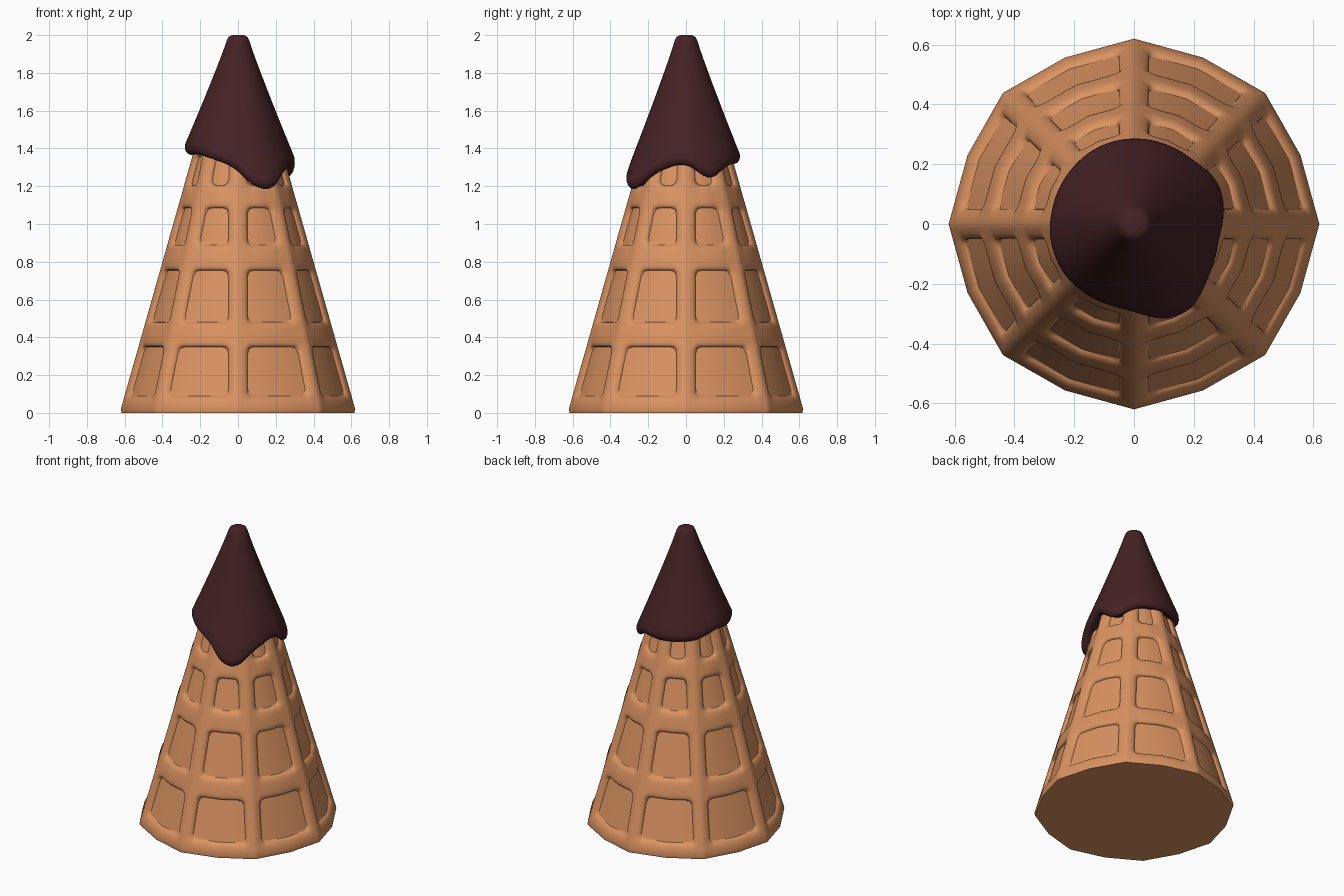
import bpy, bmesh
from math import sin, cos, pi, radians, sqrt, hypot
from mathutils import Vector

if "Cube" in bpy.data.objects:
    bpy.data.objects.remove(bpy.data.objects["Cube"])


def material(name, rgb):
    m = bpy.data.materials.new(name)
    m.diffuse_color = (*rgb, 1)
    m.use_nodes = True
    m.node_tree.nodes["Principled BSDF"].inputs["Base Color"].default_value = m.diffuse_color
    return m


def loft(name, rings, mat, angle):
    """Skin closed rings of points and cap both ends."""
    bm = bmesh.new()
    rows = [[bm.verts.new(p) for p in ring] for ring in rings]
    n = len(rows[0])
    for a, b in zip(rows, rows[1:]):
        for i in range(n):
            j = (i + 1) % n
            bm.faces.new((a[i], a[j], b[j], b[i]))
    bm.faces.new(rows[0])
    bm.faces.new(rows[-1])
    bmesh.ops.recalc_face_normals(bm, faces=bm.faces[:])
    mesh = bpy.data.meshes.new(name)
    bm.to_mesh(mesh)
    bm.free()
    mesh.materials.append(mat)
    ob = bpy.data.objects.new(name, mesh)
    bpy.context.collection.objects.link(ob)
    bpy.ops.object.select_all(action='DESELECT')
    ob.select_set(True)
    bpy.context.view_layer.objects.active = ob
    bpy.ops.object.shade_smooth_by_angle(angle=radians(angle))
    return ob


waffle = material("waffle", (0.70, 0.29, 0.12))
chocolate = material("dark chocolate", (0.06, 0.016, 0.018))

# Waffle cone: 8 ribs, 4 rows of rounded recessed panels
PANELS = [(0.09, 0.35), (0.48, 0.755), (0.89, 1.085), (1.205, 1.36)]
RIB, DEPTH, ROUND, CORNER = 0.055, 0.023, 0.036, 0.03
OUT = [0, 0.002, 0.006, 0.012, 0.02, 0.036]
IN = [0.004, 0.009, 0.016, 0.03]


def cone_radius(z):
    return 0.626 - 0.283 * z


def rib_height(u, z):
    """0 on a panel floor, rising to 1 on the ribs."""
    s = 1.0
    for z0, z1 in PANELS:
        qx, qz = RIB - u + CORNER, max(z0 - z, z - z1) + CORNER
        d = hypot(max(qx, 0), max(qz, 0)) + min(max(qx, qz), 0) - CORNER
        s = min(s, d)
    if s <= 0:
        return 0.0
    return sqrt(1 - (1 - min(s / ROUND, 1)) ** 2)


levels = {0.0, 0.02, 1.5}
for z0, z1 in PANELS:
    levels |= {z0 - o for o in OUT} | {z1 + o for o in OUT}
    levels |= {z0 + o for o in IN} | {z1 - o for o in IN}
    levels.add((z0 + z1) / 2)

columns = [0.0] + sorted([RIB - o for o in OUT] + [RIB + o for o in IN])
cone_rings = []
for z in sorted(levels):
    r = cone_radius(z) - (0.01 if z == 0 else 0)
    ring = []
    for k in range(8):
        mid = Vector((cos((k + .5) * pi / 4), sin((k + .5) * pi / 4), 0)) * r * 0.972
        for side in (0, 1):
            a = (k + side) * pi / 4
            rib = Vector((cos(a), sin(a), 0)) * r
            half = (mid - rib).length
            us = [min(u, half * (0.9 + 0.005 * i)) for i, u in enumerate(columns)] + [half]
            if side:
                us = us[-2:0:-1]      # mirrored half, shared ends left out
            for u in us:
                p = rib.lerp(mid, u / half)
                p *= 1 - DEPTH * (1 - rib_height(u, z)) / r
                ring.append((p.x, p.y, z))
    cone_rings.append(ring)
loft("waffle_cone", cone_rings, waffle, 40)

# Chocolate dip: (angle, rim radius, rim height) around the dripping edge
RIM = [(-90, .29, 1.285), (-80, .315, 1.225), (-70, .337, 1.19), (-57, .342, 1.18),
       (-45, .32, 1.23), (-35, .302, 1.27), (-10, .285, 1.315), (5, .30, 1.31),
       (17, .31, 1.255), (30, .311, 1.24), (43, .292, 1.285), (60, .287, 1.315),
       (90, .285, 1.32), (115, .283, 1.325), (140, .277, 1.335), (170, .277, 1.38),
       (190, .283, 1.365), (217, .286, 1.37), (238, .283, 1.345), (255, .282, 1.32),
       (270, .29, 1.285)]
N = 120


def rim_at(deg):
    deg = (deg + 90) % 360 - 90
    for (a, r0, z0), (b, r1, z1) in zip(RIM, RIM[1:]):
        if a <= deg <= b:
            t = (deg - a) / (b - a)
            return r0 + (r1 - r0) * t, z0 + (z1 - z0) * t


def smooth_rim(deg):
    s = [rim_at(deg + o) for o in (-6, -3, 0, 3, 6)]
    return sum(p[0] for p in s) / 5, sum(p[1] for p in s) / 5


profiles = []
for i in range(N):
    r, zb = smooth_rim(i * 360 / N)
    pts = [(0.012, 2.0), (0.035, 1.999), (0.05, 1.99), (0.06, 1.97)]
    top = zb + 0.05
    for j in range(1, 13):                       # sloping side
        t = j / 12
        pts.append((0.06 + (r - 0.06) * t ** 1.06, 1.97 + (top - 1.97) * t))
    pts += [(r + .001, zb + .033), (r - .004, zb + .016), (r - .014, zb + .004),
            (r - .027, zb), (r - .038, zb + .008),
            (cone_radius(zb) - 0.04, zb + 0.02)]  # rounded lip tucked into the cone
    profiles.append(pts)

dip_rings = [[(profiles[i][j][0] * cos(2 * pi * i / N),
               profiles[i][j][0] * sin(2 * pi * i / N),
               profiles[i][j][1]) for i in range(N)]
             for j in range(len(profiles[0]))]
loft("chocolate_dip", dip_rings, chocolate, 60)
